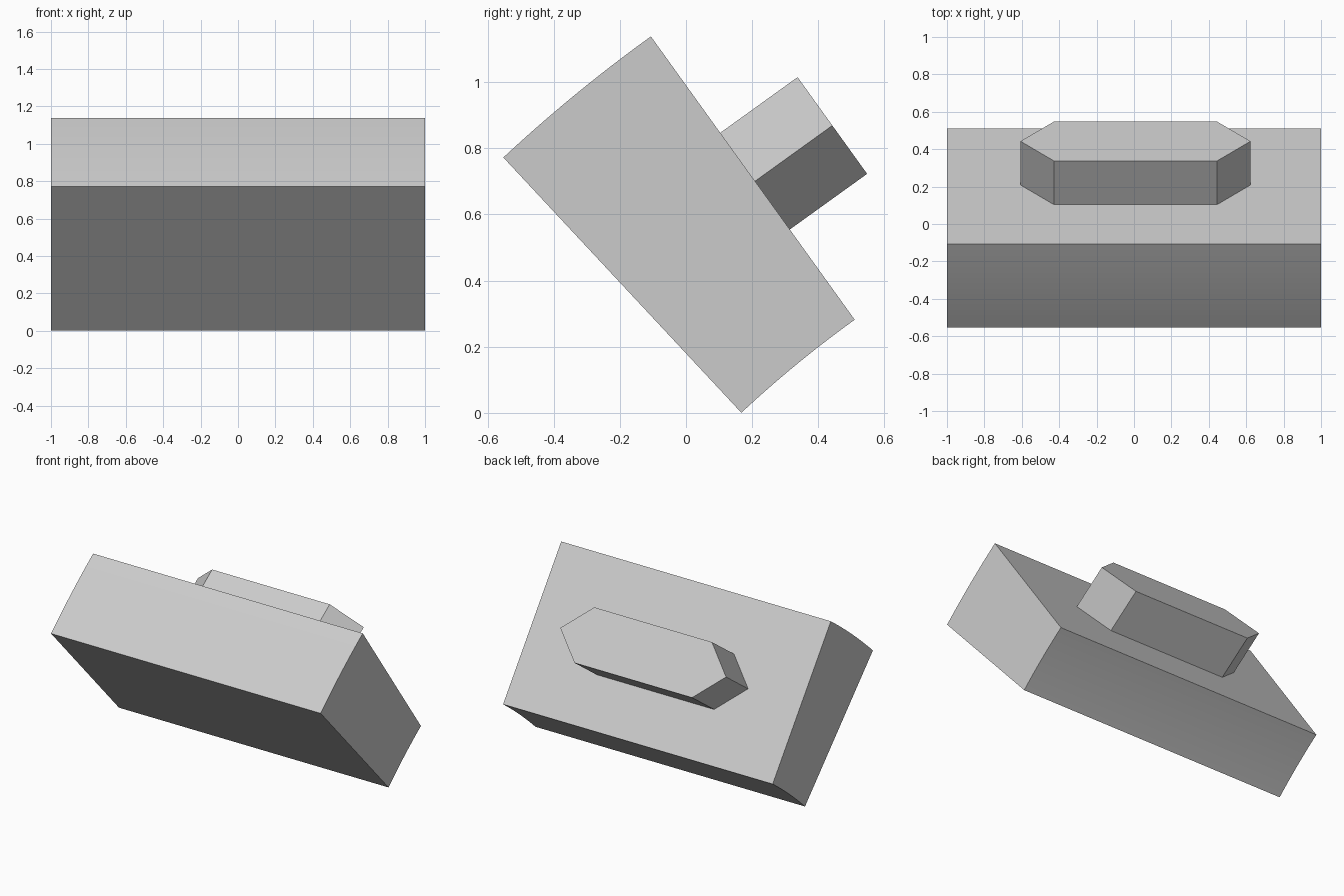
import bpy
import bmesh
from math import cos, sin, radians
from mathutils import Vector

cube = bpy.data.objects.get("Cube")
if cube:
    bpy.data.objects.remove(cube, do_unlink=True)

# Single plain grey
GREY = (0.6, 0.6, 0.6, 1)
grey = bpy.data.materials.new("light grey")
grey.use_nodes = True
grey.diffuse_color = GREY
grey.node_tree.nodes["Principled BSDF"].inputs["Base Color"].default_value = GREY


def prism(name, outline, offset):
    """Extrude a closed outline along the offset into a solid."""
    bm = bmesh.new()
    base = bm.faces.new([bm.verts.new(p) for p in outline])
    made = bmesh.ops.extrude_face_region(bm, geom=[base], use_keep_orig=True)["geom"]
    bmesh.ops.translate(bm, vec=offset,
                        verts=[v for v in made if isinstance(v, bmesh.types.BMVert)])
    bmesh.ops.recalc_face_normals(bm, faces=bm.faces)
    mesh = bpy.data.meshes.new(name)
    bm.to_mesh(mesh)
    bm.free()
    mesh.materials.append(grey)
    obj = bpy.data.objects.new(name, mesh)
    bpy.context.collection.objects.link(obj)
    bpy.ops.object.select_all(action="DESELECT")
    obj.select_set(True)
    bpy.context.view_layer.objects.active = obj
    bpy.ops.object.shade_smooth_by_angle(angle=radians(20))
    return obj


# Body: thin slice of a ring, curved on its outer and inner ends
CENTRE_Y, CENTRE_Z = 2.555, -2.56
INNER, OUTER = 3.501, 4.556
FRONT, BACK = 133.0, 125.74
STEPS = 12


def arc(radius, start, end):
    angles = [radians(start + (end - start) * i / STEPS) for i in range(STEPS + 1)]
    return [Vector((-1, CENTRE_Y + radius * cos(a), CENTRE_Z + radius * sin(a)))
            for a in angles]


prism("body", arc(OUTER, FRONT, BACK) + arc(INNER, BACK, FRONT), Vector((2, 0, 0)))

# Raised block: long hexagon standing square on the sloping back face
back = radians(BACK)
along = Vector((0, cos(back), sin(back)))
outward = Vector((0, sin(back), -cos(back)))
middle = Vector((0.008, CENTRE_Y, CENTRE_Z)) + along * 4.017
half_height, half_flat, half_length = 0.18, 0.436, 0.615
hexagon = [(-half_length, 0), (-half_flat, half_height), (half_flat, half_height),
           (half_length, 0), (half_flat, -half_height), (-half_flat, -half_height)]
prism("raised_block", [middle + Vector((x, 0, 0)) + along * h for x, h in hexagon],
      outward * 0.288)
